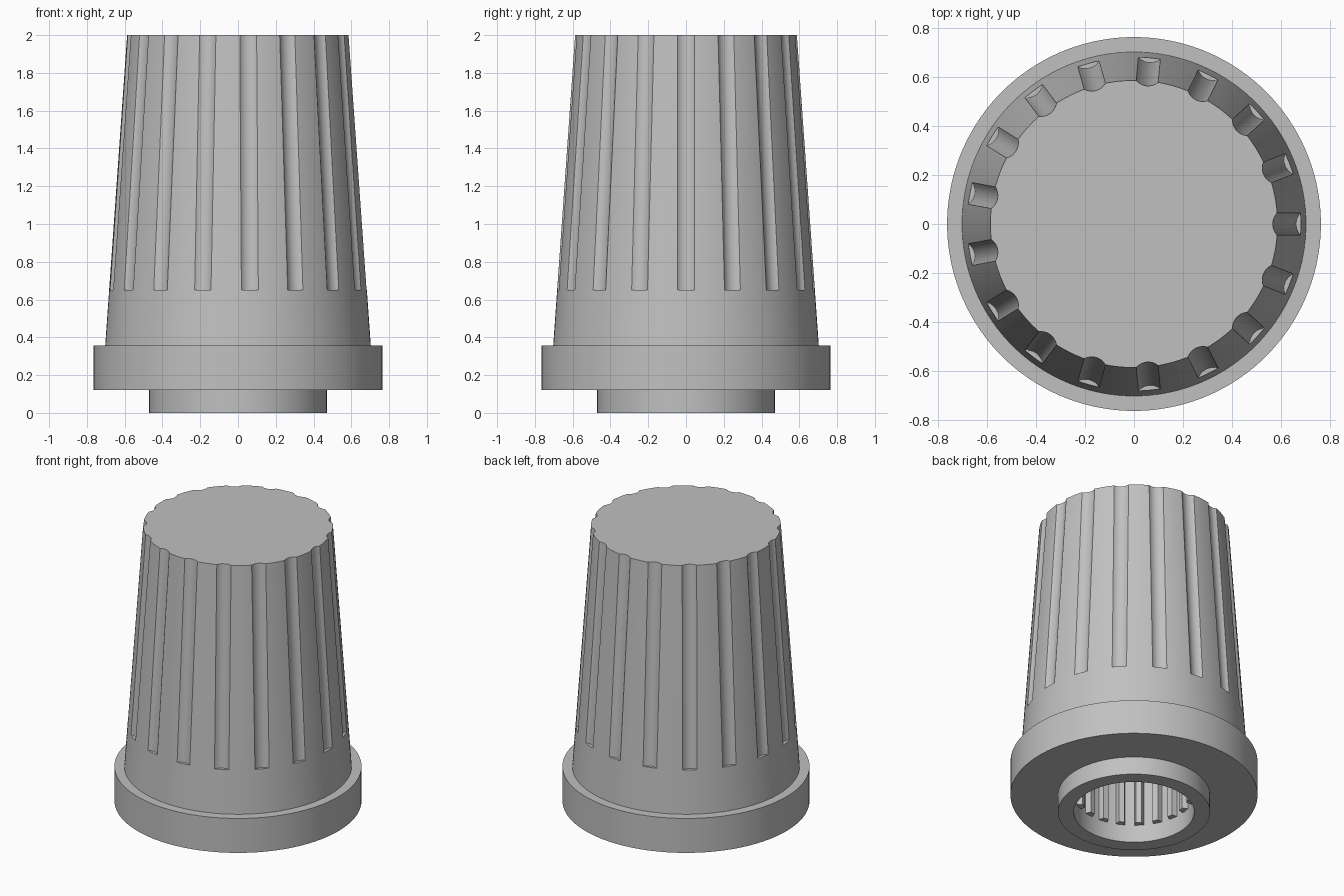
import bpy, bmesh
from math import sin, cos, pi, tau, radians

cube = bpy.data.objects.get("Cube")
if cube:
    bpy.data.objects.remove(cube)

grey = bpy.data.materials.new("plain_grey")
grey.use_nodes = True
COLOUR = (0.53, 0.53, 0.53, 1)
grey.diffuse_color = COLOUR
grey.node_tree.nodes["Principled BSDF"].inputs["Base Color"].default_value = COLOUR

SEGMENTS = 136
GRIP_BASE, TOP = 0.357, 2.0
BORE, BORE_TOP = 0.372, 1.3


def make_object(name, bm):
    bmesh.ops.recalc_face_normals(bm, faces=bm.faces)
    mesh = bpy.data.meshes.new(name)
    bm.to_mesh(mesh)
    bm.free()
    mesh.materials.append(grey)
    ob = bpy.data.objects.new(name, mesh)
    bpy.context.collection.objects.link(ob)
    return ob


def loft(bm, low, high):
    """Closed prism between two matching rings of points."""
    a = [bm.verts.new(p) for p in low]
    b = [bm.verts.new(p) for p in high]
    bm.faces.new(a)
    bm.faces.new(b)
    for i in range(len(a)):
        j = (i + 1) % len(a)
        bm.faces.new((a[i], a[j], b[j], b[i]))


def lathe(name, profile):
    """Revolve (radius, z) points and cap both ends."""
    bm = bmesh.new()
    rings = [[bm.verts.new((r * cos(tau * i / SEGMENTS), r * sin(tau * i / SEGMENTS), z))
              for i in range(SEGMENTS)] for r, z in profile]
    for a, b in zip(rings, rings[1:]):
        for i in range(SEGMENTS):
            j = (i + 1) % SEGMENTS
            bm.faces.new((a[i], a[j], b[j], b[i]))
    bm.faces.new(rings[0])
    bm.faces.new(rings[-1])
    return make_object(name, bm)


def smooth(ob):
    bpy.ops.object.select_all(action='DESELECT')
    ob.select_set(True)
    bpy.context.view_layer.objects.active = ob
    bpy.ops.object.shade_smooth_by_angle(angle=radians(25))


def grip_radius(z):
    return 0.703 - 0.116 * (z - GRIP_BASE) / (TOP - GRIP_BASE)


# Knob body: bore, neck, flange and tapered grip
body = lathe("knob_body", [
    (BORE, BORE_TOP), (BORE, 0), (0.47, 0), (0.47, 0.122), (0.764, 0.122),
    (0.764, GRIP_BASE), (grip_radius(GRIP_BASE), GRIP_BASE), (grip_radius(TOP), TOP)])

# Rounded flutes cut down the grip
FLUTES, FLUTE_R, FLUTE_DEPTH = 17, 0.065, 0.02


def flute_ring(angle, z):
    centre = grip_radius(z) + FLUTE_R - FLUTE_DEPTH
    ring = []
    for k in range(32):
        t = tau * k / 32
        x, y = centre + FLUTE_R * cos(t), FLUTE_R * sin(t)
        ring.append((x * cos(angle) - y * sin(angle), x * sin(angle) + y * cos(angle), z))
    return ring


bm = bmesh.new()
for n in range(FLUTES):
    a = tau * n / FLUTES
    loft(bm, flute_ring(a, 0.65), flute_ring(a, TOP + 0.1))
cutter = make_object("flute_cutter", bm)
cutter.hide_render = True

cut = body.modifiers.new("flutes", 'BOOLEAN')
cut.operation = 'DIFFERENCE'
cut.solver = 'EXACT'
cut.object = cutter
bpy.context.view_layer.objects.active = body
bpy.ops.object.modifier_apply(modifier=cut.name)
bpy.data.objects.remove(cutter)
smooth(body)

# Splines inside the bore
SPLINES = 20


def spline_ring(angle, z):
    corners = ((BORE + 0.01, -0.034), (BORE - 0.035, -0.018),
               (BORE - 0.035, 0.018), (BORE + 0.01, 0.034))
    return [(x * cos(angle) - y * sin(angle), x * sin(angle) + y * cos(angle), z)
            for x, y in corners]


bm = bmesh.new()
for n in range(SPLINES):
    a = tau * (n + 0.5) / SPLINES
    loft(bm, spline_ring(a, 0.12), spline_ring(a, BORE_TOP + 0.01))
make_object("bore_splines", bm)
